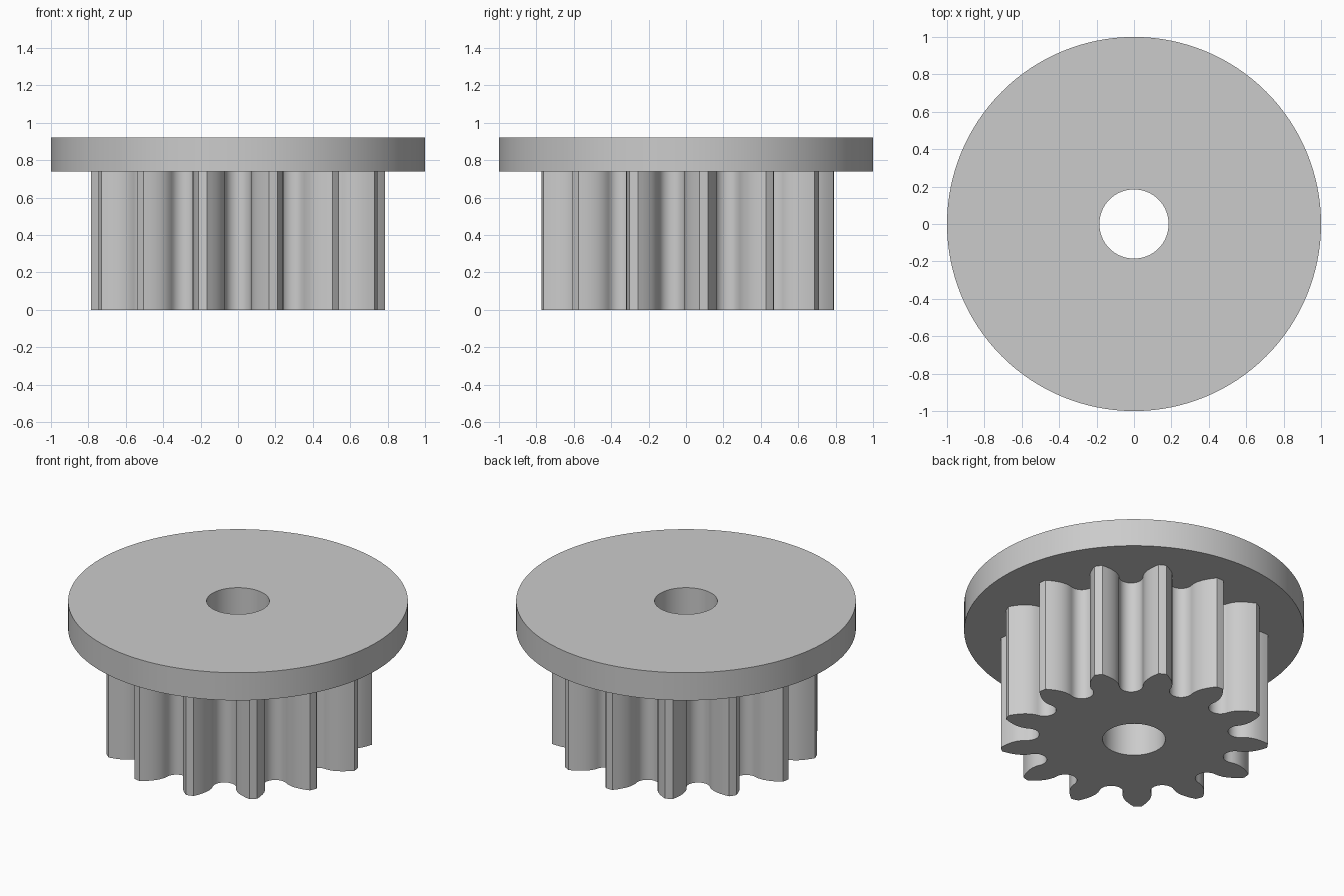
import bpy, bmesh, math
from mathutils import Vector

TEETH = 13
TIP_R, HOLE_R, FLANGE_R = 0.79, 0.185, 1.0
GEAR_TOP, TOP = 0.74, 0.92

default = bpy.data.objects.get("Cube")
if default:
    bpy.data.objects.remove(default, do_unlink=True)

grey = bpy.data.materials.new("plain_grey")
grey.use_nodes = True
colour = (0.6, 0.6, 0.6, 1.0)
grey.diffuse_color = colour
grey.node_tree.nodes["Principled BSDF"].inputs["Base Color"].default_value = colour


def circle(radius, count):
    return [(radius * math.cos(math.tau * i / count), radius * math.sin(math.tau * i / count))
            for i in range(count)]


def gear_outline():
    """Counter-clockwise outline, one tooth gap at a time, starting at the front."""
    # Half gap as (sideways, outward): round root, then the curved tooth flank
    half = [(0.07 * math.sin(a), 0.63 - 0.07 * math.cos(a))
            for a in (math.pi / 2 * i / 6 for i in range(7))]
    half += [(0.072, 0.65), (0.0825, 0.68), (0.098, 0.706),
             (0.118, 0.73), (0.141, 0.752), (0.166, 0.772)]
    gap = [(-u, v) for u, v in reversed(half[1:])] + half
    step = math.tau / TEETH
    points = []
    for k in range(TEETH):
        a = -math.pi / 2 + k * step
        c, s = math.cos(a), math.sin(a)
        points += [(c * v - s * u, s * v + c * u) for u, v in gap]
        points.append((TIP_R * math.cos(a + step / 2), TIP_R * math.sin(a + step / 2)))
    return points


def loop(bm, points, z):
    return [bm.verts.new((x, y, z)) for x, y in points]


def wall(bm, low, high, inward=False):
    n = len(low)
    for i in range(n):
        j = (i + 1) % n
        quad = [low[i], low[j], high[j], high[i]]
        bm.faces.new(quad[::-1] if inward else quad)


def cap(bm, outer, inner, up):
    """Flat face between two closed loops."""
    edges = []
    for ring in (outer, inner):
        for a, b in zip(ring, ring[1:] + ring[:1]):
            edges.append(bm.edges.get((a, b)) or bm.edges.new((a, b)))
    made = bmesh.ops.triangle_fill(bm, use_beauty=True, edges=edges,
                                   normal=Vector((0, 0, up)))["geom"]
    for f in made:
        if isinstance(f, bmesh.types.BMFace):
            f.normal_update()
            if f.normal.z * up < 0:
                f.normal_flip()


def finish(bm, name):
    bm.normal_update()
    for f in bm.faces:
        f.smooth = True
    for e in bm.edges:
        e.smooth = len(e.link_faces) == 2 and e.calc_face_angle() < math.radians(30)
    mesh = bpy.data.meshes.new(name)
    bm.to_mesh(mesh)
    bm.free()
    mesh.materials.append(grey)
    bpy.context.collection.objects.link(bpy.data.objects.new(name, mesh))


outline = gear_outline()
bore = circle(HOLE_R, 64)
rim = circle(FLANGE_R, 128)

# Toothed pinion, open where it meets the flange
bm = bmesh.new()
teeth_low, teeth_high = loop(bm, outline, 0), loop(bm, outline, GEAR_TOP)
bore_low, bore_high = loop(bm, bore, 0), loop(bm, bore, GEAR_TOP)
wall(bm, teeth_low, teeth_high)
wall(bm, bore_low, bore_high, inward=True)
cap(bm, teeth_low, bore_low, -1)
finish(bm, "toothed_pinion")

# Flange disc, its underside fitted around the teeth
bm = bmesh.new()
rim_low, rim_high = loop(bm, rim, GEAR_TOP), loop(bm, rim, TOP)
bore_low, bore_high = loop(bm, bore, GEAR_TOP), loop(bm, bore, TOP)
wall(bm, rim_low, rim_high)
wall(bm, bore_low, bore_high, inward=True)
cap(bm, rim_high, bore_high, 1)
cap(bm, rim_low, loop(bm, outline, GEAR_TOP), -1)
finish(bm, "flange_disc")
